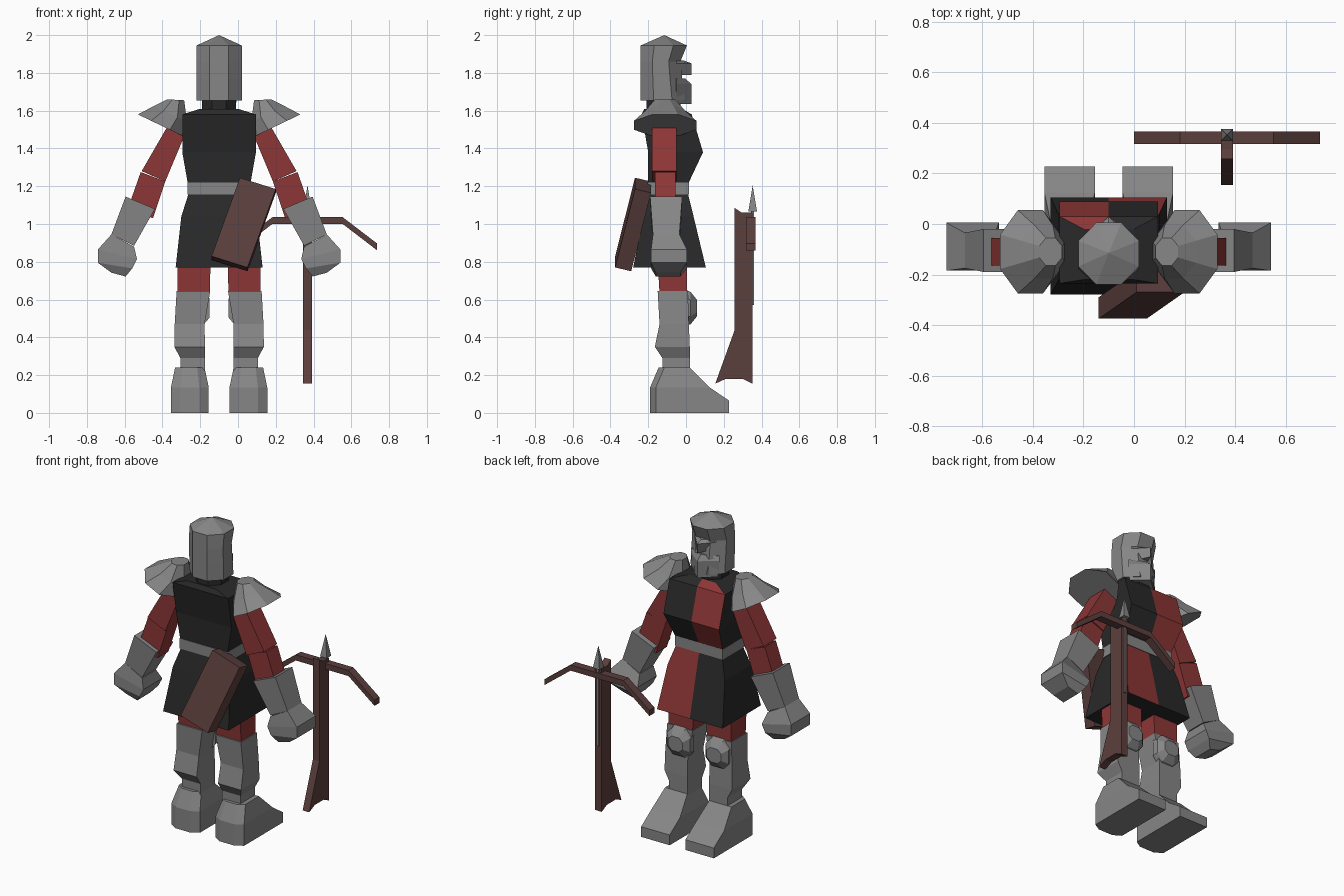
import bpy, bmesh, math
from mathutils import Vector

if "Cube" in bpy.data.objects:
    bpy.data.objects.remove(bpy.data.objects["Cube"])

CX = -0.10  # symmetry plane of the figure

def material(name, rgb):
    m = bpy.data.materials.new(name)
    m.diffuse_color = (*rgb, 1)
    m.use_nodes = True
    m.node_tree.nodes["Principled BSDF"].inputs["Base Color"].default_value = m.diffuse_color
    return m

STEEL = material("steel grey", (0.24, 0.24, 0.24))
RED = material("cloth red", (0.27, 0.037, 0.037))
BLACK = material("cloth black", (0.022, 0.022, 0.022))
WOOD = material("wood brown", (0.105, 0.05, 0.047))

def ring(a, b, y0, y1, n=4):
    """Cross-section spanning a to b in (x, z) and y0 to y1; 4, 6 (split in x) or 8 sided."""
    t = 0.207
    uv = {4: [(0, 0), (1, 0), (1, 1), (0, 1)],
          6: [(0, 0), (.5, 0), (1, 0), (1, 1), (.5, 1), (0, 1)],
          8: [(.5 - t, 0), (.5 + t, 0), (1, .5 - t), (1, .5 + t),
              (.5 + t, 1), (.5 - t, 1), (0, .5 + t), (0, .5 - t)]}[n]
    return [(a[0] + (b[0] - a[0]) * u, y0 + (y1 - y0) * v, a[1] + (b[1] - a[1]) * u) for u, v in uv]

def flat(z, x0, x1, y0, y1, n=4):
    return ring((x0, z), (x1, z), y0, y1, n)

def loft(name, rings, mats, rule=None, mirror=False):
    bm = bmesh.new()
    vs = [[bm.verts.new((2 * CX - x if mirror else x, y, z)) for x, y, z in r] for r in rings]
    n = len(vs[0])
    for lo, hi in zip(vs, vs[1:]):
        for i in range(n):
            j = (i + 1) % n
            bm.faces.new((lo[i], lo[j], hi[j], hi[i]))
    bm.faces.new(vs[0])
    bm.faces.new(vs[-1])
    bmesh.ops.remove_doubles(bm, verts=bm.verts, dist=1e-5)
    bmesh.ops.recalc_face_normals(bm, faces=bm.faces)
    if rule:
        for f in bm.faces:
            f.material_index = rule(f)
    me = bpy.data.meshes.new(name)
    bm.to_mesh(me)
    bm.free()
    for m in mats:
        me.materials.append(m)
    ob = bpy.data.objects.new(name, me)
    bpy.context.collection.objects.link(ob)
    return ob

def pair(name, rings, mat):
    loft("left_" + name, rings, [mat])
    loft("right_" + name, rings, [mat], mirror=True)

# Quartered surcoat: red only on one half of the forward (+y) side
loft("chest", [flat(1.21, -.265, .065, -.20, .01, 6), flat(1.38, -.295, .095, -.20, .09, 6),
               flat(1.58, -.295, .095, -.235, .03, 6), flat(1.61, -.20, 0, -.22, -.02, 6)],
     [BLACK, RED], lambda f: int(f.normal.y > .3 and f.calc_center_median().x < CX))
loft("skirt", [flat(.77, -.33, .13, -.28, .105, 6), flat(1.04, -.30, .10, -.225, .04, 6),
               flat(1.16, -.262, .062, -.195, .01, 6)],
     [BLACK, RED], lambda f: int(f.normal.y > .15 and f.calc_center_median().x > CX))
loft("belt", [flat(1.155, -.268, .068, -.203, .015), flat(1.22, -.268, .068, -.203, .015)], [STEEL])
loft("neck", [flat(1.58, -.19, -.01, -.21, -.03, 8), flat(1.67, -.19, -.01, -.21, -.03, 8)], [BLACK])

# Helmet with recessed eye line, nose guard and chin guard
loft("helmet", [flat(1.655, -.22, .02, -.24, -.005, 8), flat(1.77, -.22, .02, -.24, -.02, 8),
                flat(1.86, -.22, .02, -.24, -.03, 8), flat(1.945, -.22, .02, -.24, .005, 8),
                flat(2.0, CX, CX, -.115, -.115, 8)], [STEEL])

def wedge(z, w, y):
    return [(CX - w, -.05, z), (CX, y, z), (CX + w, -.05, z), (CX, -.08, z)]

loft("chin_guard", [wedge(1.635, .09, .03), wedge(1.74, .10, .03), wedge(1.77, .10, -.005)], [STEEL])
loft("nose_guard", [wedge(1.79, .035, .03), wedge(1.85, .075, .03), wedge(1.865, .075, -.01)], [STEEL])

# Flared shoulder guards
pair("shoulder_guard", [ring((-.53, 1.58), (-.29, 1.465), -.275, .055, 8),
                        ring((-.445, 1.625), (-.27, 1.54), -.215, -.005, 8),
                        ring((-.375, 1.66), (-.285, 1.655), -.165, -.055, 8)], STEEL)

# Arms, cuffs and mitten hands
pair("upper_arm", [ring((-.36, 1.54), (-.27, 1.50), -.18, -.05),
                   ring((-.51, 1.28), (-.385, 1.225), -.18, -.05)], RED)
pair("forearm", [ring((-.515, 1.275), (-.385, 1.225), -.165, -.055),
                 ring((-.58, 1.09), (-.45, 1.03), -.165, -.055)], RED)
pair("cuff", [ring((-.595, 1.145), (-.44, 1.08), -.19, -.02),
              ring((-.67, .945), (-.55, .885), -.175, -.035)], STEEL)
pair("hand", [ring((-.67, .945), (-.55, .88), -.175, -.035),
              ring((-.742, .865), (-.535, .815), -.185, .005),
              ring((-.742, .795), (-.56, .765), -.185, .005),
              ring((-.67, .742), (-.595, .722), -.16, -.03)], STEEL)

# Legs, greaves, knee guards and boots
pair("thigh", [flat(.63, -.32, -.15, -.14, .005), flat(.80, -.32, -.145, -.15, .005)], RED)
pair("greave", [flat(.22, -.305, -.175, -.125, .02), flat(.29, -.305, -.175, -.125, .02),
                flat(.35, -.337, -.175, -.165, .02), flat(.47, -.335, -.177, -.14, .015),
                flat(.645, -.325, -.147, -.15, .01)], STEEL)
pair("knee_guard", [[(-.235 + sx * w, y, .555 + sz * h) for sx, sz in
                     ((-1, .5), (-.5, 1), (.5, 1), (1, .5), (1, -.5), (.5, -1), (-.5, -1), (-1, -.5))]
                    for y, w, h in ((-.01, .085, .10), (.025, .08, .085), (.057, .05, .045))], STEEL)

def sole(z, heel, toe, w=.10):
    c = -.255
    return [(c - w, toe, z), (c + w, toe, z), (c + w, heel + .03, z), (c + w * .5, heel, z),
            (c - w * .5, heel, z), (c - w, heel + .03, z)]

pair("boot", [sole(0, -.19, .228), sole(.065, -.19, .228), sole(.135, -.19, .125),
              sole(.24, -.145, .02, .078)], STEEL)

# Quiver slung behind the hip
down = Vector((-.15, -.105, -.415))
top = [Vector(p) for p in ((.01, -.27, 1.245), (.20, -.27, 1.185), (.20, -.185, 1.165), (.01, -.185, 1.225))]
loft("quiver", [top, [p + down for p in top]], [WOOD])

# Crossbow: stock profile, bent limb, bolt
BX = .368
stock = [(.155, .155), (.21, .18), (.30, .18), (.352, .155), (.352, 1.06), (.295, 1.06),
         (.258, 1.085), (.258, .44)]
loft("crossbow_stock", [[(BX + s * .023, y, z) for y, z in stock] for s in (-1, 1)], [WOOD])
limb = [(-.368, .875), (-.185, 1.015), (.185, 1.015), (.368, .875)]
loft("crossbow_limb", [[(BX + x, y, z + d) for y, d in ((.317, -.014), (.367, -.014), (.367, .022), (.317, .022))]
                       for x, z in limb], [WOOD])
loft("bolt_shaft", [flat(z, BX - .007, BX + .007, .345, .36) for z in (.57, 1.08)], [STEEL])
loft("bolt_head", [flat(1.065, BX - .023, BX + .023, .33, .376),
                   flat(1.205, BX, BX, .353, .353)], [STEEL])
